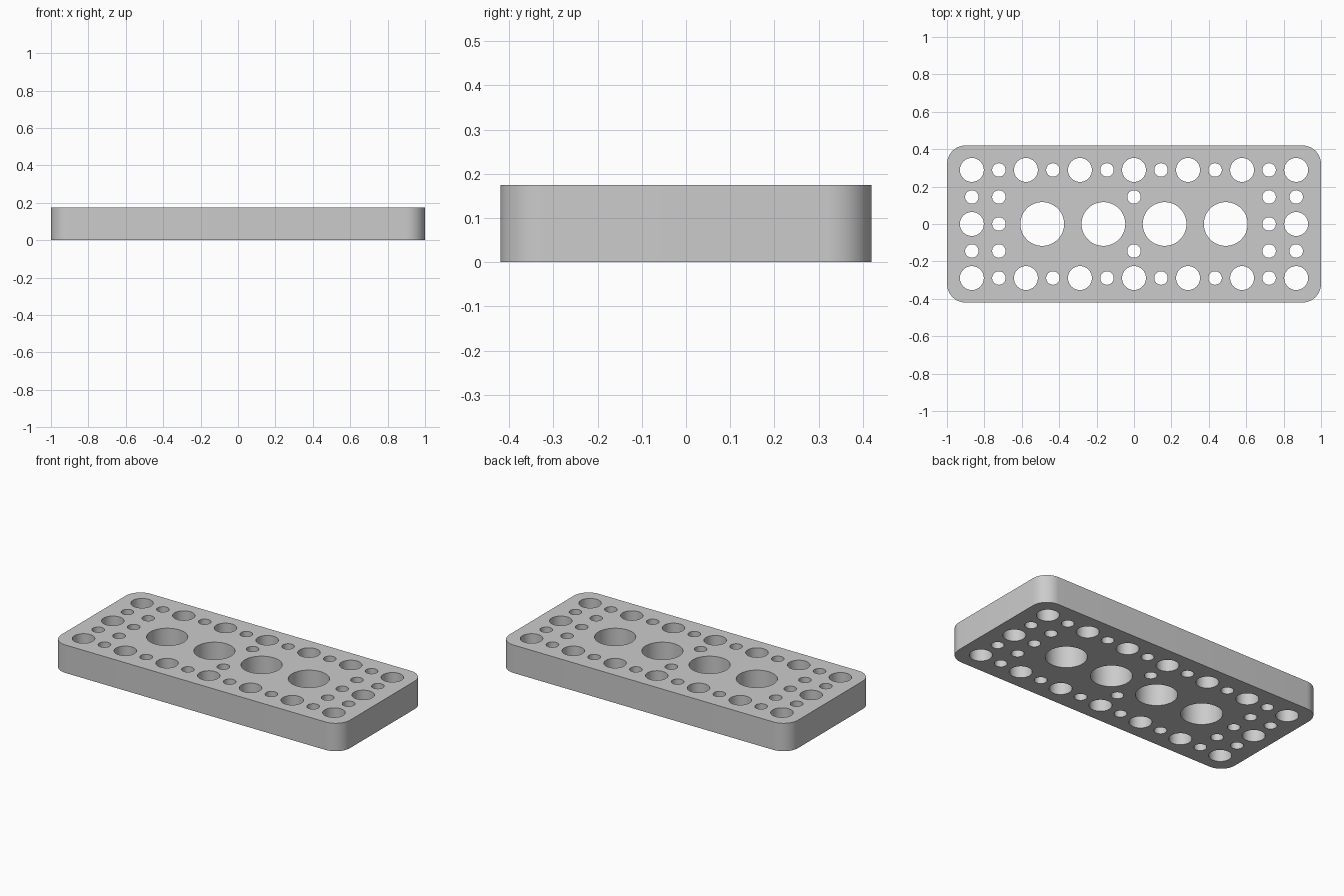
import bpy, bmesh
from math import cos, sin, pi, radians

cube = bpy.data.objects.get("Cube")
if cube:
    bpy.data.objects.remove(cube)

HALF_X, HALF_Y, HEIGHT = 1.0, 0.42, 0.175
CORNER = 0.1
PITCH = 0.1445
LARGE, MEDIUM, SMALL = 0.117, 0.064, 0.036


def arc(cx, cy, r, start, sweep, steps):
    return [(cx + r * cos(start + sweep * i / steps),
             cy + r * sin(start + sweep * i / steps)) for i in range(steps)]


def add_loop(curve, points):
    spline = curve.splines.new('POLY')
    spline.points.add(len(points) - 1)
    for p, (x, y) in zip(spline.points, points):
        p.co = (x, y, 0, 1)
    spline.use_cyclic_u = True


def add_hole(curve, x, y, r):
    add_loop(curve, arc(x, y, r, 0, 2 * pi, 48))


# Plate outline with rounded corners
curve = bpy.data.curves.new("plate_profile", 'CURVE')
curve.dimensions = '2D'
curve.fill_mode = 'BOTH'
curve.extrude = HEIGHT / 2
outline = []
for k, (sx, sy) in enumerate([(1, 1), (-1, 1), (-1, -1), (1, -1)]):
    cx, cy = sx * (HALF_X - CORNER), sy * (HALF_Y - CORNER)
    outline += arc(cx, cy, CORNER, k * pi / 2, pi / 2, 12)
    a = (k + 1) * pi / 2
    outline.append((cx + CORNER * cos(a), cy + CORNER * sin(a)))
add_loop(curve, outline)

# Row of large holes along the middle
for i in range(4):
    add_hole(curve, (i - 1.5) * 0.327, 0, LARGE)

# Long edges: alternating medium and small holes
for i in range(-6, 7):
    for side in (-1, 1):
        add_hole(curve, i * PITCH, side * 2 * PITCH, SMALL if i % 2 else MEDIUM)

# Short ends and the centre column
for side in (-1, 1):
    add_hole(curve, side * 6 * PITCH, 0, MEDIUM)
    add_hole(curve, side * 5 * PITCH, 0, SMALL)
    for i in (-6, 0, 6):
        add_hole(curve, i * PITCH, side * PITCH, SMALL)
    add_hole(curve, side * 5 * PITCH, PITCH, SMALL)
    add_hole(curve, side * 5 * PITCH, -PITCH, SMALL)

# Turn the filled profile into a welded solid
profile = bpy.data.objects.new("plate_profile", curve)
bpy.context.collection.objects.link(profile)
bpy.context.view_layer.update()
deps = bpy.context.evaluated_depsgraph_get()
mesh = bpy.data.meshes.new_from_object(profile.evaluated_get(deps))
mesh.name = "perforated_plate"
bpy.data.objects.remove(profile)
bm = bmesh.new()
bm.from_mesh(mesh)
bmesh.ops.remove_doubles(bm, verts=bm.verts, dist=0.0002)
bmesh.ops.translate(bm, verts=bm.verts, vec=(0, 0, HEIGHT / 2))
bmesh.ops.recalc_face_normals(bm, faces=bm.faces)
bm.to_mesh(mesh)
bm.free()
plate = bpy.data.objects.new("perforated_plate", mesh)
bpy.context.collection.objects.link(plate)

# Plain grey finish
grey = bpy.data.materials.new("light_grey")
grey.use_nodes = True
colour = (0.6, 0.6, 0.6, 1)
grey.diffuse_color = colour
grey.node_tree.nodes["Principled BSDF"].inputs["Base Color"].default_value = colour
mesh.materials.clear()
mesh.materials.append(grey)

# Smooth walls, sharp rims
bpy.ops.object.select_all(action='DESELECT')
plate.select_set(True)
bpy.context.view_layer.objects.active = plate
bpy.ops.object.shade_smooth_by_angle(angle=radians(30))
